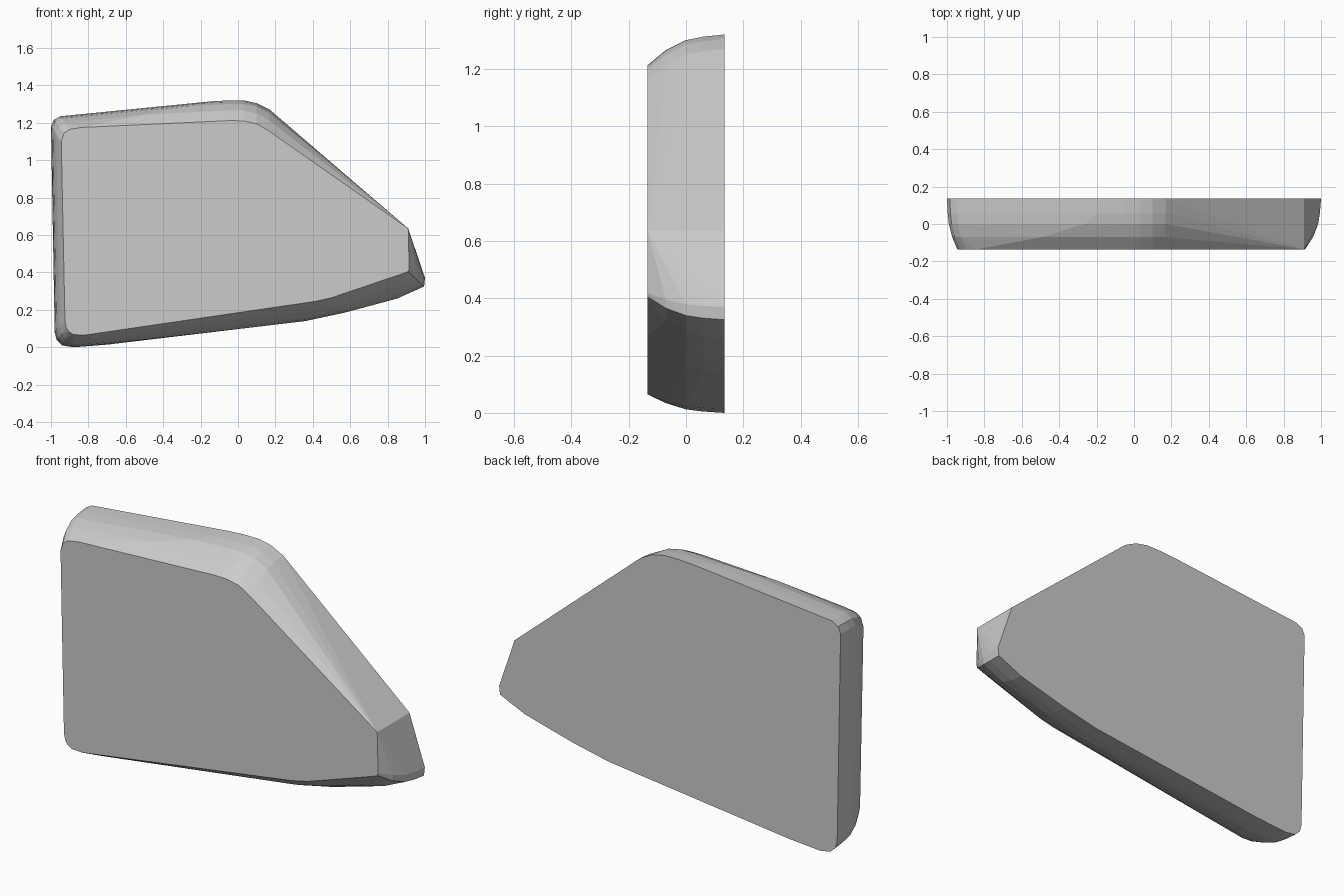
import bpy, bmesh, math

if "Cube" in bpy.data.objects:
    bpy.data.objects.remove(bpy.data.objects["Cube"])

HALF_DEPTH = 0.135

# Matching (x, z) outlines of the large back face and the smaller front face
back = [(-1.0, 1.18), (-0.985, 1.215), (-0.95, 1.235), (-0.14, 1.315), (-0.05, 1.32),
        (0.03, 1.32), (0.1, 1.305), (0.17, 1.27), (0.91, 0.635), (1.0, 0.37),
        (0.995, 0.325), (0.85, 0.26), (0.57, 0.185), (0.36, 0.14), (-0.7, 0.014),
        (-0.88, 0.0), (-0.94, 0.01), (-0.97, 0.04), (-0.98, 0.08)]
front = [(-0.945, 1.10), (-0.93, 1.145), (-0.9, 1.165), (-0.84, 1.175), (-0.04, 1.212),
         (0.03, 1.21), (0.1, 1.195), (0.16, 1.16), (0.91, 0.635), (0.915, 0.42),
         (0.91, 0.405), (0.87, 0.39), (0.5, 0.265), (0.41, 0.245), (-0.82, 0.065),
         (-0.88, 0.068), (-0.905, 0.083), (-0.918, 0.105), (-0.925, 0.14)]

# Rounded side: share of the way from front to back outline at each depth
sections = [(-HALF_DEPTH, 0.0), (-0.07, 0.5), (0.0, 0.82), (0.06, 0.93), (HALF_DEPTH, 1.0)]

bm = bmesh.new()
for y, t in sections:
    for (fx, fz), (bx, bz) in zip(front, back):
        bm.verts.new((fx + (bx - fx) * t, y, fz + (bz - fz) * t))

# Wrap the sections in one convex faceted shell
hull = bmesh.ops.convex_hull(bm, input=bm.verts[:])
loose = {g for g in hull["geom_interior"] + hull["geom_unused"]
         if isinstance(g, bmesh.types.BMVert)}
bmesh.ops.delete(bm, geom=list(loose), context='VERTS')
bmesh.ops.dissolve_limit(bm, angle_limit=math.radians(0.5),
                         verts=bm.verts[:], edges=bm.edges[:])
bmesh.ops.recalc_face_normals(bm, faces=bm.faces[:])

mesh = bpy.data.meshes.new("tapered_panel")
bm.to_mesh(mesh)
bm.free()
panel = bpy.data.objects.new("tapered_panel", mesh)
bpy.context.collection.objects.link(panel)
